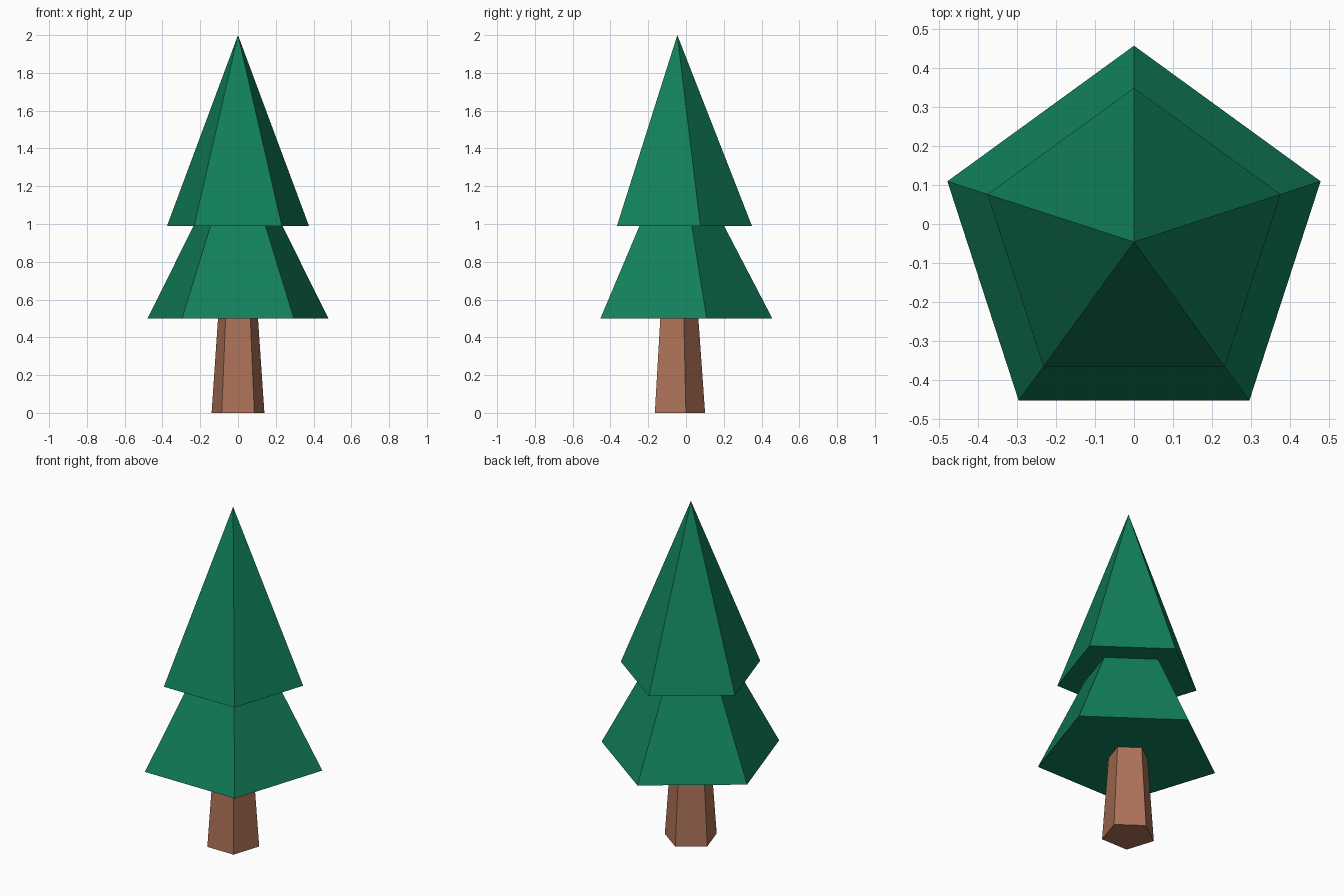
import bpy, math

if "Cube" in bpy.data.objects:
    bpy.data.objects.remove(bpy.data.objects["Cube"])

CY = -0.046  # pentagon centre, so the bounds are centred on y = 0


def material(name, rgb):
    m = bpy.data.materials.new(name)
    m.diffuse_color = (*rgb, 1)
    m.use_nodes = True
    m.node_tree.nodes["Principled BSDF"].inputs["Base Color"].default_value = m.diffuse_color
    return m


def tier(name, r_bottom, r_top, z0, z1, mat):
    """Five-sided tapered prism or pyramid with one corner to the back."""
    bpy.ops.mesh.primitive_cone_add(vertices=5, radius1=r_bottom, radius2=r_top,
                                    depth=z1 - z0, location=(0, CY, (z0 + z1) / 2))
    ob = bpy.context.object
    ob.name = name
    # turn so the rearmost corner lies exactly on +y
    v = min(ob.data.vertices, key=lambda p: (round(p.co.z, 4), -p.co.y)).co
    ob.rotation_euler.z = math.pi / 2 - math.atan2(v.y, v.x)
    ob.data.materials.append(mat)
    return ob


green = material("pine green", (0.0056, 0.215, 0.103))
brown = material("bark brown", (0.42, 0.168, 0.097))

# trunk
tier("trunk", 0.147, 0.111, 0.0, 0.505, brown)
# foliage
tier("lower_foliage", 0.503, 0.245, 0.5, 0.995, green)
tier("upper_foliage", 0.395, 0.0, 0.99, 2.0, green)
